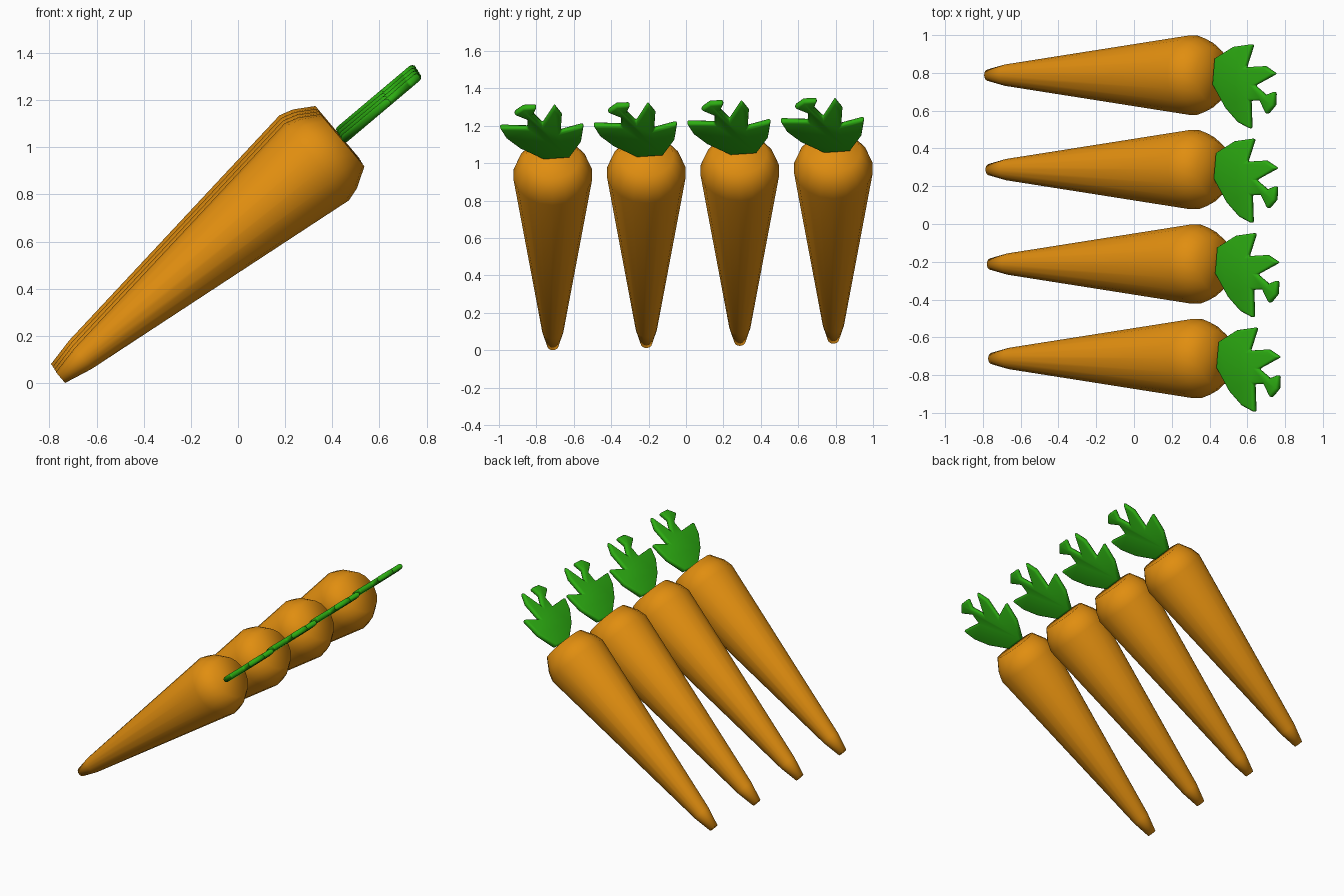
import bpy, bmesh, math
from mathutils import Matrix, Vector

if "Cube" in bpy.data.objects:
    bpy.data.objects.remove(bpy.data.objects["Cube"], do_unlink=True)


def make_material(name, rgb):
    mat = bpy.data.materials.new(name)
    mat.use_nodes = True
    mat.diffuse_color = (*rgb, 1)
    mat.node_tree.nodes["Principled BSDF"].inputs["Base Color"].default_value = (*rgb, 1)
    return mat


orange = make_material("carrot orange", (0.75, 0.27, 0.005))
green = make_material("leaf green", (0.026, 0.42, 0.006))


def finish(bm, name, mat, matrix):
    bmesh.ops.recalc_face_normals(bm, faces=bm.faces)
    mesh = bpy.data.meshes.new(name)
    bm.to_mesh(mesh)
    bm.free()
    mesh.materials.append(mat)
    mesh.shade_smooth()
    obj = bpy.data.objects.new(name, mesh)
    bpy.context.collection.objects.link(obj)
    obj.matrix_world = matrix
    return obj


# Root profile: (distance from tip, radius)
ROOT = [(0, 0.03), (0.124, 0.057), (1.421, 0.213), (1.481, 0.195), (1.563, 0.145)]
SIDES = 18
CROWN = ROOT[-1][0]

# Leaf outline: (sideways, distance above crown)
LEAF = [(-0.05, 0.0), (0.09, 0.015), (0.15, 0.14), (0.165, 0.277), (0.042, 0.225),
        (0.048, 0.36), (0.008, 0.438), (-0.055, 0.288), (-0.105, 0.365),
        (-0.085, 0.43), (-0.16, 0.425), (-0.21, 0.372), (-0.135, 0.325),
        (-0.135, 0.255), (-0.286, 0.262), (-0.25, 0.175), (-0.176, 0.09)]
THICKNESS = 0.036


def carrot_root(name, matrix):
    bm = bmesh.new()
    rings = []
    for t, r in ROOT:
        rings.append([bm.verts.new((r * math.cos(a), r * math.sin(a), t))
                      for a in (math.tau * k / SIDES for k in range(SIDES))])
    for low, high in zip(rings, rings[1:]):
        for k in range(SIDES):
            n = (k + 1) % SIDES
            bm.faces.new((low[k], low[n], high[n], high[k]))
    bm.faces.new(rings[0])
    bm.faces.new(rings[-1])
    finish(bm, name, orange, matrix)


def leaf_tuft(name, matrix):
    bm = bmesh.new()
    face = bm.faces.new([bm.verts.new((-THICKNESS / 2, y, CROWN + s)) for y, s in LEAF])
    extruded = bmesh.ops.extrude_face_region(bm, geom=[face])
    moved = [v for v in extruded["geom"] if isinstance(v, bmesh.types.BMVert)]
    bmesh.ops.translate(bm, verts=moved, vec=Vector((THICKNESS, 0, 0)))
    obj = finish(bm, name, green, matrix)
    # Soft rims around the leaf plate
    bevel = obj.modifiers.new("soft rim", 'BEVEL')
    bevel.width = 0.013
    bevel.segments = 2
    bevel.limit_method = 'ANGLE'
    bevel.angle_limit = math.radians(60)


# Row of four leaning carrots
lean = Matrix.Rotation(math.atan2(0.765, 0.644), 4, 'Y')
for i in range(4):
    place = Matrix.Translation((-0.753 - 0.007 * i, -0.712 + 0.5 * i, 0.023 + 0.0115 * i)) @ lean
    carrot_root(f"carrot_root_{i + 1}", place)
    leaf_tuft(f"leaf_tuft_{i + 1}", place)
